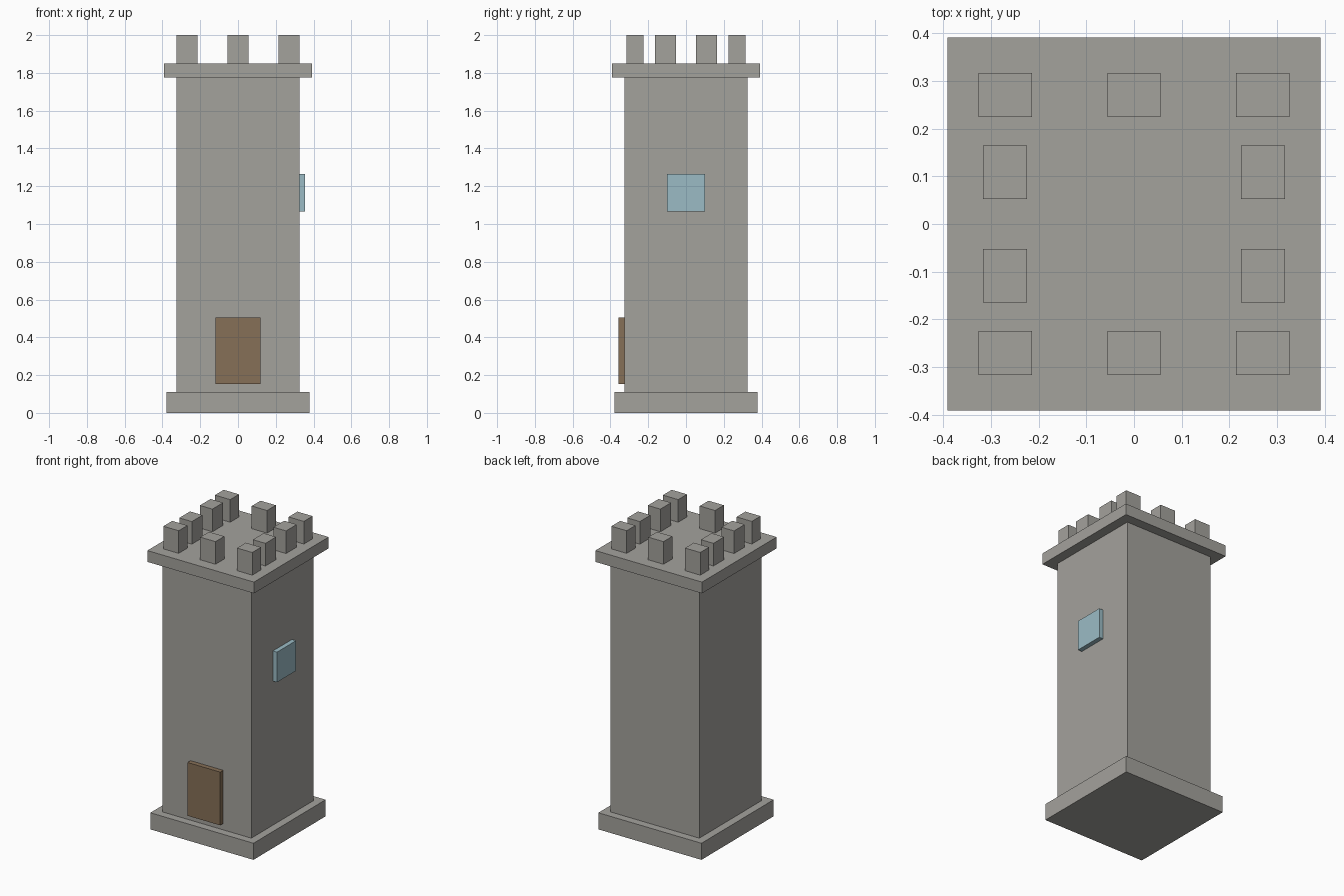
import bpy

cube = bpy.data.objects.get("Cube")
if cube:
    bpy.data.objects.remove(cube, do_unlink=True)


def material(name, rgb):
    mat = bpy.data.materials.new(name)
    mat.use_nodes = True
    mat.diffuse_color = (*rgb, 1)
    mat.node_tree.nodes["Principled BSDF"].inputs["Base Color"].default_value = (*rgb, 1)
    return mat


stone = material("grey stone", (0.37, 0.36, 0.335))
wood = material("brown wood", (0.24, 0.16, 0.095))
glass = material("pale blue glass", (0.33, 0.50, 0.56))


def box(name, mat, x, y, z):
    """Add a box spanning the given (low, high) range on each axis."""
    spans = (x, y, z)
    bpy.ops.mesh.primitive_cube_add(size=1, location=[(a + b) / 2 for a, b in spans])
    obj = bpy.context.object
    obj.name = name
    obj.scale = [b - a for a, b in spans]
    bpy.ops.object.transform_apply(location=False, rotation=False, scale=True)
    obj.data.materials.append(mat)
    return obj


def around(centre, width):
    return (centre - width / 2, centre + width / 2)


# Square tower: plinth, shaft and overhanging parapet slab
for name, half, z in (("plinth", 0.378, (0, 0.11)),
                      ("shaft", 0.326, (0.11, 1.775)),
                      ("parapet_slab", 0.391, (1.775, 1.85))):
    box(name, stone, (-half, half), (-half, half), z)

# Door on the front and window on the left side
box("door", wood, around(0, 0.24), (-0.358, -0.32), (0.152, 0.505))
box("window", glass, (0.32, 0.356), around(0, 0.2), (1.065, 1.265))

# Battlements: three along front and back, two along each side
LONG, SHORT, RING = 0.112, 0.092, 0.27
TOP = (1.85, 2.0)
for end, sign in (("front", -1), ("back", 1)):
    for i, x in enumerate((-RING, 0, RING)):
        box(f"{end}_merlon_{i + 1}", stone, around(x, LONG), around(sign * RING, SHORT), TOP)
for side, sign in (("right", -1), ("left", 1)):
    for i, y in enumerate((-0.108, 0.108)):
        box(f"{side}_merlon_{i + 1}", stone, around(sign * RING, SHORT), around(y, LONG), TOP)
